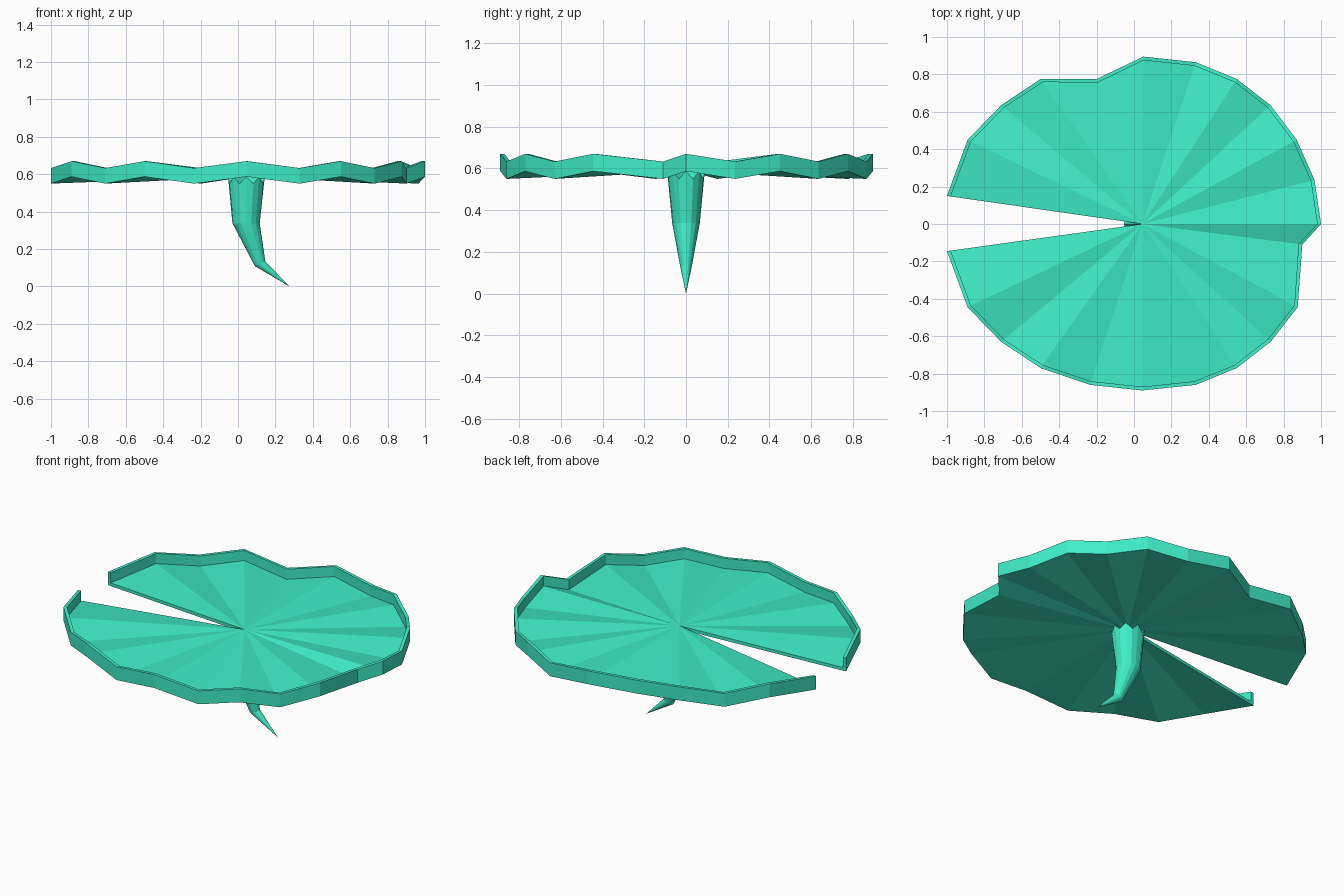
import bpy, bmesh, math

if "Cube" in bpy.data.objects:
    bpy.data.objects.remove(bpy.data.objects["Cube"])

mat = bpy.data.materials.new("leaf_green")
mat.diffuse_color = (0.05, 0.85, 0.58, 1)
mat.use_nodes = True
mat.node_tree.nodes["Principled BSDF"].inputs["Base Color"].default_value = mat.diffuse_color


def make(name, build):
    bm = bmesh.new()
    build(bm)
    bmesh.ops.recalc_face_normals(bm, faces=bm.faces)
    me = bpy.data.meshes.new(name)
    bm.to_mesh(me)
    bm.free()
    ob = bpy.data.objects.new(name, me)
    me.materials.append(mat)
    bpy.context.collection.objects.link(ob)


# Leaf outline, clockwise from the upper side of the notch
OUTLINE = [(-1, .15), (-.89, .45), (-.71, .635), (-.5, .775), (-.2, .775),
           (.05, .895), (.33, .865), (.55, .775), (.73, .635), (.87, .45),
           (.965, .235), (1, 0), (.9, -.11), (.875, -.445), (.73, -.63),
           (.55, -.77), (.33, -.86), (.045, -.89), (-.235, -.86),
           (-.5, -.77), (-.71, -.63), (-.89, -.445), (-1, -.145)]
CX, T, H = .045, .02, .083


# Wavy dished pad with an upturned rim and a wedge notch
def leaf(bm):
    low = bm.verts.new((CX, 0, .59))
    high = bm.verts.new((CX, 0, .59 + T))
    rows = []
    for i, (x, y) in enumerate(OUTLINE):
        z = .587 if i % 2 else .55
        k = 1 - T / math.hypot(x - CX, y)
        xi, yi = CX + (x - CX) * k, y * k
        rows.append([bm.verts.new(p) for p in
                     ((x, y, z), (x, y, z + H), (xi, yi, z + H), (xi, yi, z + T))])
    for a, b in zip(rows, rows[1:]):
        bm.faces.new((low, a[0], b[0]))
        bm.faces.new((high, b[3], a[3]))
        for j in range(3):
            bm.faces.new((a[j], a[j + 1], b[j + 1], b[j]))
    # notch sides: thin floor edge plus rim end
    for r in (rows[0], rows[-1]):
        bm.faces.new((low, r[0], r[3], high))
        bm.faces.new((r[0], r[1], r[2], r[3]))


# Bent tapering stem with a toothed top: centre x, z, x radius, y radius, tilt
def stem(bm):
    n = 16
    rings = []
    for k, (x, z, rx, ry, tilt) in enumerate([(.045, .55, .098, .09, 0),
                                              (.043, .338, .073, .066, 0),
                                              (.118, .122, .028, .026, .45)]):
        ring = []
        for i in range(n):
            a = 2 * math.pi * i / n
            dx = rx * math.cos(a)
            tooth = .037 if k == 0 and i % 2 == 0 else 0
            ring.append(bm.verts.new((x + dx, ry * math.sin(a), z + dx * tilt + tooth)))
        rings.append(ring)
    tip = bm.verts.new((.275, 0, 0))
    top = bm.verts.new((.045, 0, .587))
    for i in range(n):
        j = (i + 1) % n
        for a, b in zip(rings, rings[1:]):
            bm.faces.new((a[i], a[j], b[j], b[i]))
        bm.faces.new((rings[-1][i], rings[-1][j], tip))
        bm.faces.new((rings[0][i], rings[0][j], top))


make("lily_pad", leaf)
make("stem", stem)
